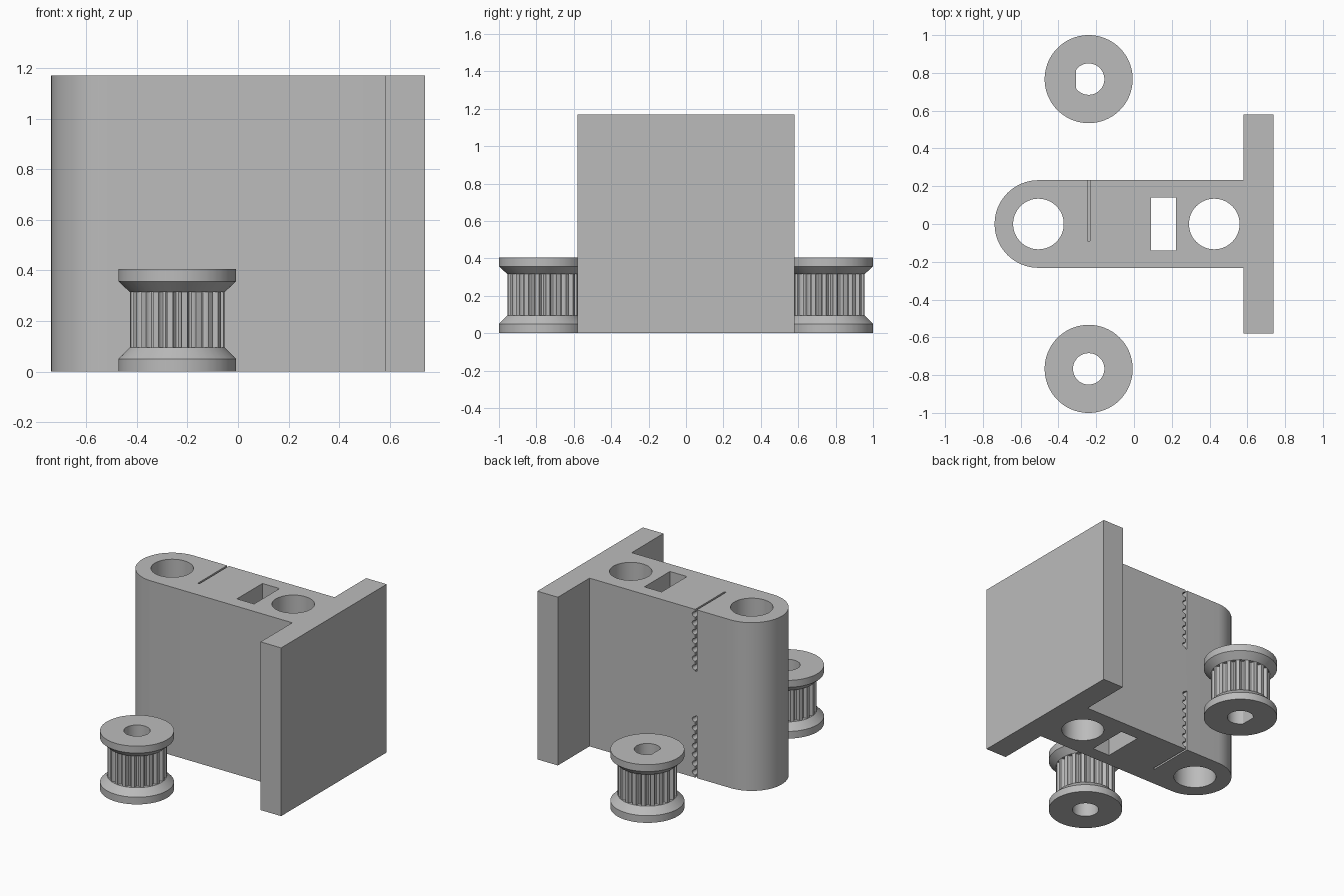
import bpy, bmesh, math
from math import sin, cos, pi, radians

if "Cube" in bpy.data.objects:
    bpy.data.objects.remove(bpy.data.objects["Cube"])

grey = bpy.data.materials.new("light grey")
grey.diffuse_color = (0.5, 0.5, 0.5, 1)
grey.use_nodes = True
grey.node_tree.nodes["Principled BSDF"].inputs["Base Color"].default_value = grey.diffuse_color

HEIGHT = 1.17
PULLEY_X = -0.24


def make_object(name, bm):
    bmesh.ops.recalc_face_normals(bm, faces=bm.faces)
    mesh = bpy.data.meshes.new(name)
    bm.to_mesh(mesh)
    bm.free()
    mesh.materials.append(grey)
    ob = bpy.data.objects.new(name, mesh)
    bpy.context.collection.objects.link(ob)
    return ob


def prism(name, points, offset):
    """Closed outline of 3D points pushed along an offset."""
    bm = bmesh.new()
    face = bm.faces.new([bm.verts.new(p) for p in points])
    new = bmesh.ops.extrude_face_region(bm, geom=[face])["geom"]
    bmesh.ops.translate(bm, vec=offset,
                        verts=[v for v in new if isinstance(v, bmesh.types.BMVert)])
    return make_object(name, bm)


def arc(cx, cy, r, a0, a1, n):
    return [(cx + r * cos(a0 + (a1 - a0) * i / n),
             cy + r * sin(a0 + (a1 - a0) * i / n)) for i in range(n + 1)]


def smooth(ob):
    bpy.ops.object.select_all(action='DESELECT')
    ob.select_set(True)
    bpy.context.view_layer.objects.active = ob
    bpy.ops.object.shade_smooth_by_angle(angle=radians(30))


def cut(ob, cutter):
    mod = ob.modifiers.new("cut", 'BOOLEAN')
    mod.operation, mod.solver, mod.object = 'DIFFERENCE', 'EXACT', cutter
    bpy.context.view_layer.objects.active = ob
    bpy.ops.object.modifier_apply(modifier=mod.name)
    bpy.data.objects.remove(cutter)


# Bracket: arm with a round end, joined to a square end plate
outline = [(0.58, -0.232), (0.58, -0.58), (0.738, -0.58),
           (0.738, 0.58), (0.58, 0.58), (0.58, 0.232)]
outline += arc(-0.506, 0, 0.232, pi / 2, 3 * pi / 2, 32)
bracket = prism("bracket", [(x, y, 0) for x, y in outline], (0, 0, HEIGHT))

# Two rod holes and a rectangular slot through the full height
holes = [arc(-0.506, 0, 0.134, 0, 2 * pi, 64)[:-1],
         arc(0.425, 0, 0.134, 0, 2 * pi, 64)[:-1],
         [(0.09, -0.14), (0.222, -0.14), (0.222, 0.14), (0.09, 0.14)]]
for hole in holes:
    cut(bracket, prism("hole_cutter", [(x, y, -0.1) for x, y in hole],
                       (0, 0, HEIGHT + 0.2)))

# Toothed belt slits from the bottom and the top, open at the back
PITCH, DEPTH = 0.0614, 0.43
for flip in (False, True):
    side = [(-0.246, -0.05), (-0.233, -0.05)]
    for k in range(7):
        zc = 0.036 + k * PITCH
        side += [(-0.233 + 0.023 * sin(pi * i / 8), zc - 0.018 * cos(pi * i / 8))
                 for i in range(9)]
    side += [(-0.233, DEPTH), (-0.246, DEPTH)]
    cut(bracket, prism("slit_cutter",
                       [(x, -0.09, HEIGHT - z if flip else z) for x, z in side],
                       (0, 0.4, 0)))
smooth(bracket)

# Belt pulleys: rings of matching angles lofted into a closed tube
TEETH, R_FLANGE, R_TEETH, R_BORE = 20, 0.233, 0.188, 0.083
STEPS = [(-0.5, 0), (-0.3, 0), (-0.28, 0.008), (-0.22, 0.017), (-0.1, 0.023),
         (0.1, 0.023), (0.22, 0.017), (0.28, 0.008), (0.3, 0)]


def ring(r, grooved=False, flat=None):
    pts = []
    for k in range(TEETH):
        for t, depth in STEPS:
            a = 2 * pi * (k + t) / TEETH
            rr = r - depth if grooved else r
            x, y = rr * cos(a), rr * sin(a)
            pts.append((x if flat is None else max(x, flat), y))
    return pts


def pulley(name, y, flat=None):
    bore, flange, core = ring(R_BORE, flat=flat), ring(R_FLANGE), ring(R_TEETH)
    teeth = ring(R_TEETH, grooved=True)
    layers = [(bore, 0), (flange, 0), (flange, 0.05), (core, 0.095), (teeth, 0.095),
              (teeth, 0.315), (core, 0.315), (flange, 0.357), (flange, 0.405),
              (bore, 0.405)]
    bm = bmesh.new()
    loops = [[bm.verts.new((PULLEY_X + px, y + py, z)) for px, py in pts]
             for pts, z in layers]
    n = len(bore)
    for a, b in zip(loops, loops[1:] + loops[:1]):
        for i in range(n):
            j = (i + 1) % n
            bm.faces.new((a[i], a[j], b[j], b[i]))
    bmesh.ops.remove_doubles(bm, verts=bm.verts, dist=1e-5)
    smooth(make_object(name, bm))


pulley("front_pulley", -0.767)
pulley("back_pulley", 0.767, flat=-0.066)
